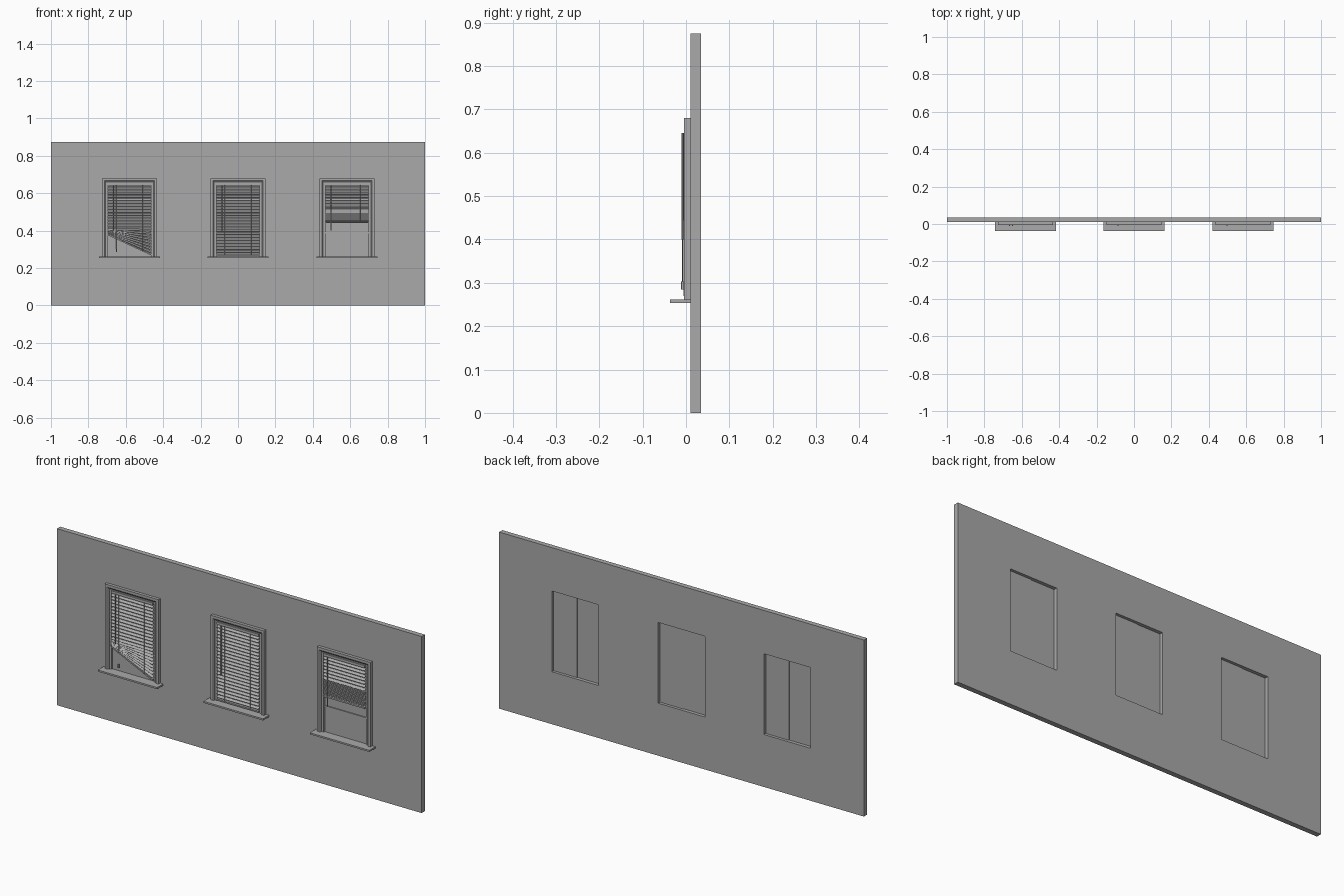
import bpy, bmesh
from math import radians, atan2
from mathutils import Matrix, Vector

cube = bpy.data.objects.get("Cube")
if cube:
    bpy.data.objects.remove(cube)

grey = bpy.data.materials.new("plain grey")
grey.use_nodes = True
colour = (0.4, 0.4, 0.4, 1)
grey.diffuse_color = colour
grey.node_tree.nodes["Principled BSDF"].inputs["Base Color"].default_value = colour


def box(bm, x0, x1, y0, y1, z0, z1):
    size = Matrix.Diagonal((x1 - x0, y1 - y0, z1 - z0, 1))
    move = Matrix.Translation(((x0 + x1) / 2, (y0 + y1) / 2, (z0 + z1) / 2))
    bmesh.ops.create_cube(bm, size=1, matrix=move @ size)


def rod(bm, x, y, z0, z1, radius, sides=6):
    bmesh.ops.create_cone(bm, cap_ends=True, segments=sides, radius1=radius, radius2=radius,
                          depth=z1 - z0, matrix=Matrix.Translation((x, y, (z0 + z1) / 2)))


def slat(bm, left, right, y, depth, thick, tilt):
    """A thin bar between two (x, z) ends, tilted about its own length."""
    dx, dz = right[0] - left[0], right[1] - left[1]
    place = Matrix.Translation(((left[0] + right[0]) / 2, y, (left[1] + right[1]) / 2))
    turn = Matrix.Rotation(-atan2(dz, dx), 4, 'Y') @ Matrix.Rotation(tilt, 4, 'X')
    size = Matrix.Diagonal((Vector((dx, dz)).length, depth, thick, 1))
    bmesh.ops.create_cube(bm, size=1, matrix=place @ turn @ size)


def finish(bm, name):
    mesh = bpy.data.meshes.new(name)
    bm.to_mesh(mesh)
    bm.free()
    mesh.materials.append(grey)
    obj = bpy.data.objects.new(name, mesh)
    bpy.context.collection.objects.link(obj)
    return obj


centres = {"right": -0.58, "middle": 0.0, "left": 0.583}
HALF, BOTTOM, TOP = 0.128, 0.26, 0.66      # window opening
FRONT, BACK = 0.01, 0.035                  # wall faces

# Wall with three openings
bm = bmesh.new()
box(bm, -1, 1, FRONT, BACK, 0, 0.875)
wall = finish(bm, "wall")
bm = bmesh.new()
for cx in centres.values():
    box(bm, cx - HALF, cx + HALF, -0.1, 0.1, BOTTOM, TOP)
cutter = finish(bm, "opening_cutter")
cutter.hide_render = True
cut = wall.modifiers.new("openings", 'BOOLEAN')
cut.object = cutter
cut.solver = 'EXACT'
bpy.context.view_layer.objects.active = wall
bpy.ops.object.modifier_apply(modifier=cut.name)
bpy.data.objects.remove(cutter)


def build_window(side, cx):
    # Mitred casing around the sides and top
    bm = bmesh.new()
    outline = lambda half, top, y: [bm.verts.new((cx + x, y, z)) for x, z in
                                    ((-half, BOTTOM), (-half, top), (half, top), (half, BOTTOM))]
    rings = [outline(0.147, 0.68, FRONT), outline(0.147, 0.68, -0.005), outline(0.134, 0.667, -0.005),
             outline(0.128, 0.66, 0.0), outline(0.128, 0.66, FRONT)]
    for a, b in zip(rings, rings[1:] + rings[:1]):
        for i in range(3):
            bm.faces.new((a[i], a[i + 1], b[i + 1], b[i]))
    for end in (0, 3):
        bm.faces.new([ring[end] for ring in rings])
    bmesh.ops.recalc_face_normals(bm, faces=bm.faces)
    finish(bm, side + "_casing")

    # Projecting sill
    bm = bmesh.new()
    box(bm, cx - 0.163, cx + 0.163, -0.037, FRONT, 0.253, 0.261)
    finish(bm, side + "_sill")

    # Inner sash frame and meeting rail
    bm = bmesh.new()
    for s in (-1, 1):
        xs = sorted((cx + s * 0.116, cx + s * HALF))
        box(bm, *xs, 0.004, 0.014, BOTTOM, TOP)
    box(bm, cx - 0.116, cx + 0.116, 0.004, 0.014, 0.65, TOP)
    box(bm, cx - 0.116, cx + 0.116, 0.008, 0.014, 0.385, 0.392)
    finish(bm, side + "_sash")

    # Two panes, one slightly proud of the other at the back
    bm = bmesh.new()
    box(bm, cx - HALF, cx, 0.013, 0.018, BOTTOM, TOP)
    box(bm, cx, cx + HALF, 0.013, 0.021, BOTTOM, TOP)
    finish(bm, side + "_panes")


def build_blind(side, cx, ends, tilts, rail):
    """ends: left and right heights of every slat; rail: heights of the bottom bar."""
    half = 0.114
    bm = bmesh.new()
    box(bm, cx - half, cx + half, -0.004, 0.009, 0.642, 0.655)
    finish(bm, side + "_blind_headrail")

    bm = bmesh.new()
    for (zl, zr), tilt in zip(ends, tilts):
        slat(bm, (cx - half, zl), (cx + half, zr), 0.002, 0.014, 0.0012, radians(tilt))
    finish(bm, side + "_blind_slats")

    bm = bmesh.new()
    slat(bm, (cx - half, rail[0]), (cx + half, rail[1]), 0.002, 0.012, 0.007, 0)
    finish(bm, side + "_blind_bottom_rail")

    # Ladder cords follow the slats down to the bottom rail
    bm = bmesh.new()
    for x in (-0.07, 0.07):
        t = (x + half) / (2 * half)
        low = rail[0] * (1 - t) + rail[1] * t
        for y in (-0.005, 0.008):
            rod(bm, cx + x, y, low, 0.645, 0.0009, 4)
    finish(bm, side + "_blind_cords")

    # Tilt wand
    bm = bmesh.new()
    rod(bm, cx - 0.086, -0.008, 0.4, 0.645, 0.0025)
    finish(bm, side + "_blind_wand")


for side, cx in centres.items():
    build_window(side, cx)

COUNT, PITCH, START = 22, 0.0165, 0.632
level = [START - i * PITCH for i in range(COUNT)]

# Middle blind: fully lowered
build_blind("middle", centres["middle"], [(z, z) for z in level], [35] * COUNT, (0.27, 0.27))

# Right blind: the lower slats are caught up on one side and fan out
fan = [(z if z > 0.41 else 0.41 - (0.41 - z) * 0.2, z) for z in level]
build_blind("right", centres["right"], fan, [35] * COUNT, (0.378, 0.272))

# Left blind: half raised, lower slats stacked flat
hang = 7
stack = [z if i < hang else 0.527 - (i - hang) * 0.0055 for i, z in enumerate(level)]
tilts = [35 if i < hang else 4 for i in range(COUNT)]
build_blind("left", centres["left"], [(z, z) for z in stack], tilts, (0.444, 0.444))

# Pull cord with tassel on the caught blind
bm = bmesh.new()
rod(bm, centres["right"] - 0.07, -0.008, 0.3, 0.645, 0.001, 4)
rod(bm, centres["right"] - 0.07, -0.008, 0.285, 0.303, 0.004)
finish(bm, "right_blind_pull_cord")
